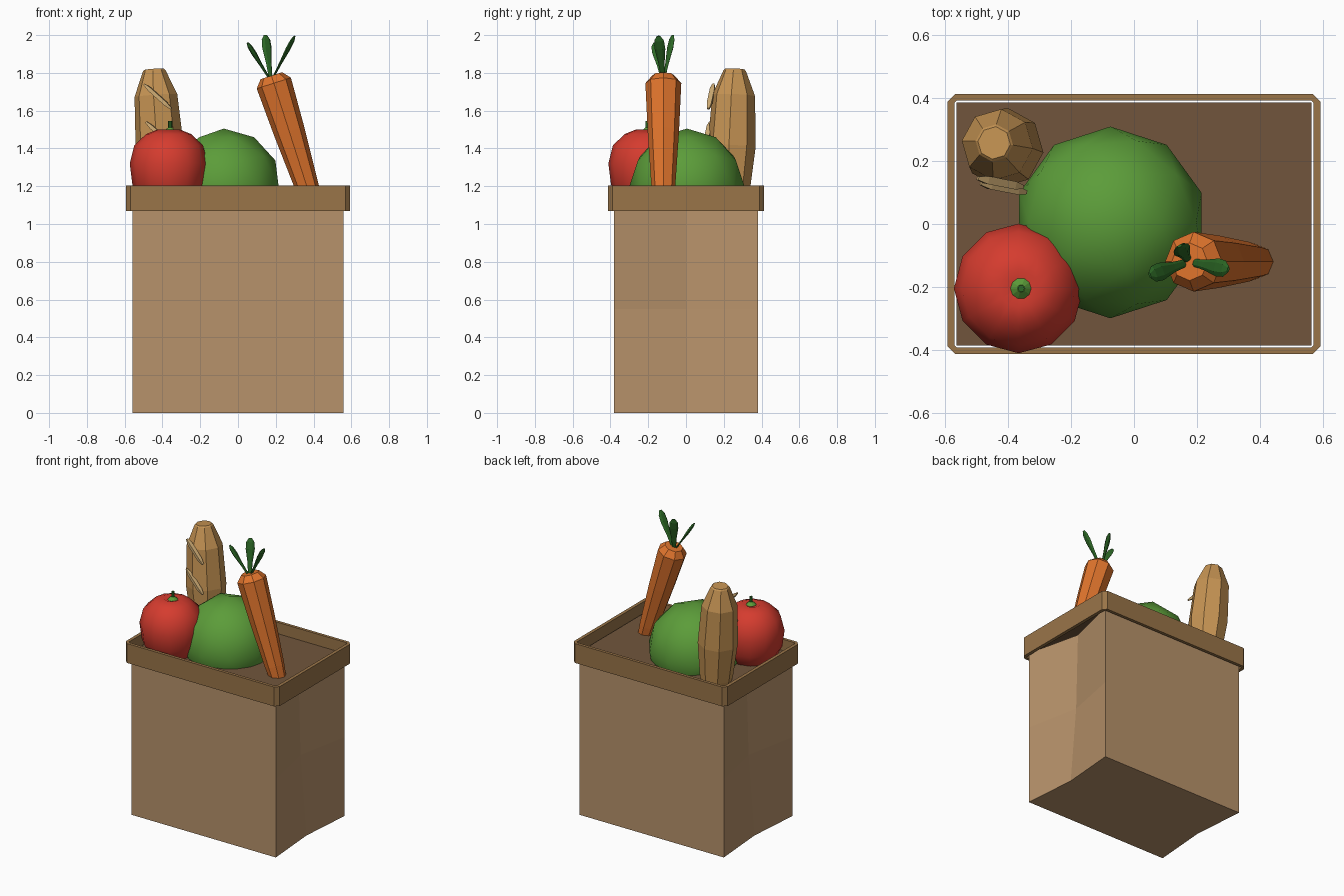
import bpy, bmesh, math
from mathutils import Vector

if "Cube" in bpy.data.objects:
    bpy.data.objects.remove(bpy.data.objects["Cube"])


def material(name, rgb):
    m = bpy.data.materials.new(name)
    m.diffuse_color = [(c / 255) ** 2.2 for c in rgb] + [1]
    m.use_nodes = True
    m.node_tree.nodes["Principled BSDF"].inputs["Base Color"].default_value = m.diffuse_color
    return m


PAPER = material("paper", (182, 145, 106))
RIM = material("rim_paper", (152, 116, 74))
FILL = material("inside_paper", (112, 86, 62))
RED = material("red_skin", (212, 62, 50))
GREEN = material("green_leaf", (92, 155, 60))
DARK = material("dark_green", (48, 104, 42))
ORANGE = material("orange_skin", (222, 115, 48))
CRUST = material("crust", (196, 146, 84))
CUT = material("crust_cut", (205, 170, 115))


def finish(name, bm, mat, smooth=False):
    bmesh.ops.recalc_face_normals(bm, faces=bm.faces)
    for f in bm.faces:
        f.smooth = smooth
    me = bpy.data.meshes.new(name)
    bm.to_mesh(me)
    bm.free()
    me.materials.append(mat)
    ob = bpy.data.objects.new(name, me)
    bpy.context.collection.objects.link(ob)
    return ob


def loft(bm, loops, closed=False):
    rings = [[bm.verts.new(p) for p in loop] for loop in loops]
    pairs = list(zip(rings, rings[1:]))
    if closed:
        pairs.append((rings[-1], rings[0]))
    n = len(rings[0])
    for a, b in pairs:
        for i in range(n):
            j = (i + 1) % n
            bm.faces.new((a[i], a[j], b[j], b[i]))
    return rings


def lathe(name, start, end, profile, sides, mat, flat=1, phase=0, smooth=False):
    """Round part along start-end; profile is (fraction, radius)."""
    a, b = Vector(start), Vector(end)
    d = (b - a).normalized()
    w = d.cross(Vector((0, 0, 1)))
    w = w.normalized() if w.length > 0.01 else Vector((1, 0, 0))
    n = w.cross(d)
    loops = []
    for t, r in profile:
        c = a.lerp(b, t)
        loops.append([c + w * r * math.cos(u) + n * r * flat * math.sin(u)
                      for u in (2 * math.pi * (i + phase) / sides for i in range(sides))])
    bm = bmesh.new()
    rings = loft(bm, loops)
    bm.faces.new(rings[0])
    bm.faces.new(rings[-1])
    return finish(name, bm, mat, smooth)


# Bag body with folded-in sides
def bag_loop(z, inset):
    x, y = 0.558, 0.38
    return [(-x, -y, z), (x, -y, z), (x - inset, 0, z),
            (x, y, z), (-x, y, z), (-x + inset, 0, z)]


bm = bmesh.new()
rings = loft(bm, [bag_loop(0, 0.03), bag_loop(0.55, 0.075), bag_loop(1.1, 0.09)])
bm.faces.new(rings[0])
finish("bag_body", bm, PAPER)


# Folded rim with chamfered corners
def rim_loop(x, y, c, z):
    return [(-x + c, -y, z), (x - c, -y, z), (x, -y + c, z), (x, y - c, z),
            (x - c, y, z), (-x + c, y, z), (-x, y - c, z), (-x, -y + c, z)]


bm = bmesh.new()
loft(bm, [rim_loop(0.594, 0.414, 0.026, 1.07), rim_loop(0.594, 0.414, 0.026, 1.205),
          rim_loop(0.571, 0.393, 0.008, 1.205), rim_loop(0.571, 0.393, 0.008, 1.07)], closed=True)
finish("bag_rim", bm, RIM)

# Surface inside the bag
bm = bmesh.new()
bm.faces.new([bm.verts.new((sx * 0.564, sy * 0.386, 1.13))
              for sx, sy in ((-1, -1), (1, -1), (1, 1), (-1, 1))])
finish("bag_filling", bm, FILL)

# Cabbage
bm = bmesh.new()
bmesh.ops.create_icosphere(bm, subdivisions=2, radius=0.305)
cabbage = finish("cabbage", bm, GREEN, True)
cabbage.location = (-0.075, 0.005, 1.2)

# Tomato with stem and cap
tx, ty = -0.367, -0.205
lathe("tomato", (tx, ty, 1.08), (tx, ty, 1.48),
      [(0, 0.09), (0.12, 0.15), (0.32, 0.192), (0.6, 0.206), (0.84, 0.182),
       (0.99, 0.12), (1.05, 0.06), (1.0, 0.01)], 12, RED, smooth=True)
lathe("tomato_cap", (tx + 0.008, ty, 1.49), (tx + 0.008, ty, 1.51),
      [(0, 0.034), (1, 0.012)], 10, GREEN)
lathe("tomato_stem", (tx + 0.008, ty, 1.48), (tx + 0.008, ty, 1.545),
      [(0, 0.011), (1, 0.011)], 6, DARK)

# Bread loaf
lathe("bread_loaf", (-0.385, 0.225, 1.0), (-0.445, 0.258, 1.82),
      [(0, 0.06), (0.2, 0.105), (0.5, 0.128), (0.83, 0.114), (0.99, 0.06), (1, 0.052)],
      8, CRUST, phase=0.5)

# Slashes across the loaf
for i, (x, y, z) in enumerate(((-0.425, 0.132, 1.675), (-0.415, 0.115, 1.475))):
    lathe(f"bread_slash_{i + 1}", (x - 0.072, y + 0.014, z + 0.065), (x + 0.072, y - 0.014, z - 0.065),
          [(0, 0.008), (0.2, 0.018), (0.8, 0.018), (1, 0.008)], 4, CUT, flat=0.8, phase=0.5)

# Carrot and its leaves
lathe("carrot", (0.177, -0.12, 1.785), (0.492, -0.12, 0.8),
      [(0, 0.06), (0.04, 0.095), (0.3, 0.083), (0.6, 0.063), (0.9, 0.03), (1, 0.008)],
      8, ORANGE)
for i, tip in enumerate(((0.05, -0.163, 1.96), (0.145, -0.07, 2.0), (0.30, -0.145, 1.995))):
    lathe(f"carrot_leaf_{i + 1}", (0.175, -0.12, 1.755), tip,
          [(0, 0.01), (0.4, 0.017), (0.72, 0.029), (0.9, 0.026), (1, 0.01)],
          6, DARK, flat=0.4)
